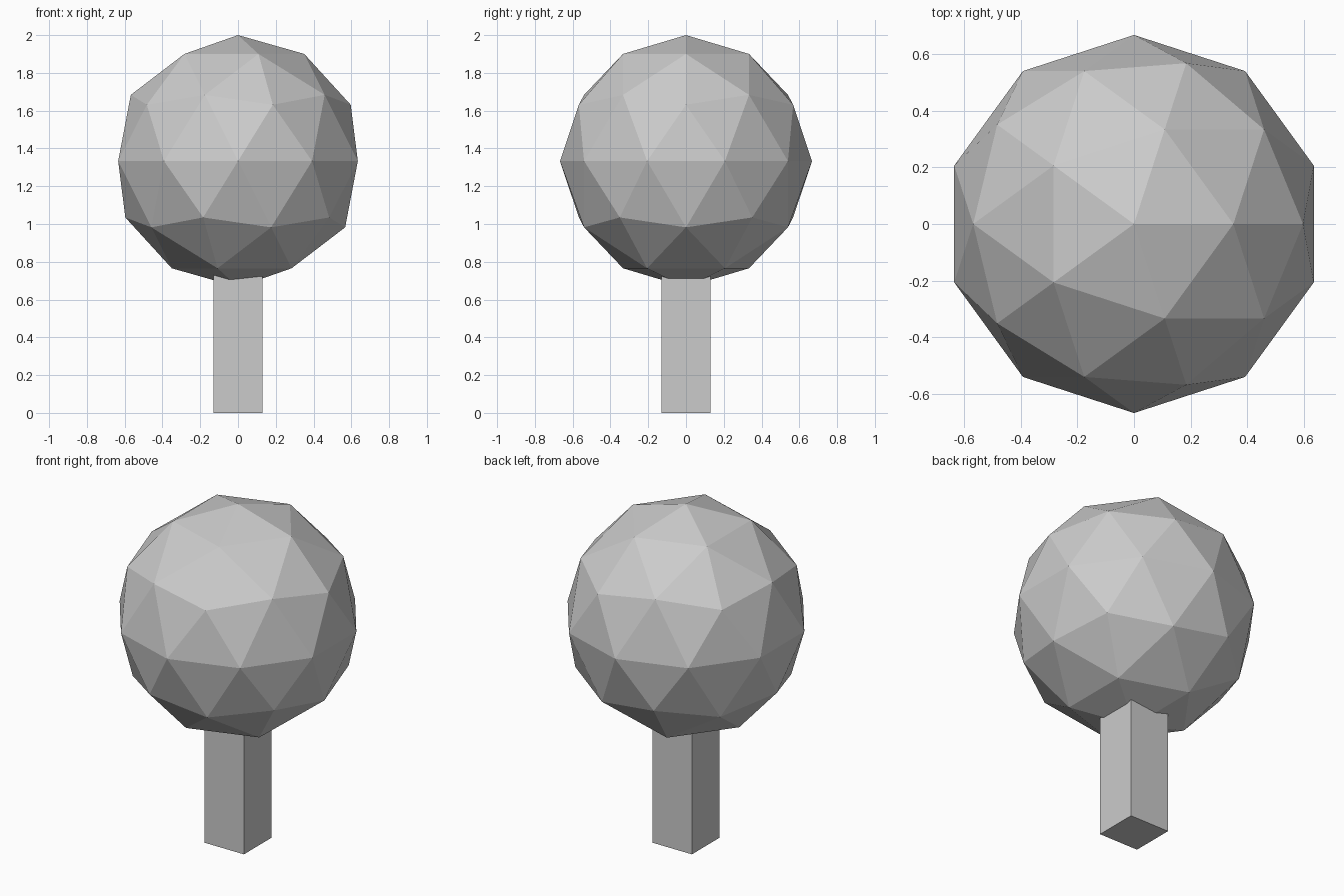
import bpy

cube = bpy.data.objects.get("Cube")
if cube:
    bpy.data.objects.remove(cube, do_unlink=True)

RADIUS = 0.667
TRUNK_WIDTH = 0.26
TRUNK_HEIGHT = 0.8

# One plain grey for the whole tree
grey = bpy.data.materials.new("light_grey")
grey.use_nodes = True
colour = (0.6, 0.6, 0.6, 1)
grey.diffuse_color = colour
grey.node_tree.nodes["Principled BSDF"].inputs["Base Color"].default_value = colour


def finish(name):
    obj = bpy.context.object
    obj.name = name
    obj.data.name = name
    obj.data.materials.append(grey)
    return obj


# Faceted round crown
bpy.ops.mesh.primitive_ico_sphere_add(
    subdivisions=2, radius=RADIUS, location=(0, 0, 2 - RADIUS))
finish("crown")

# Square trunk, its top sunk into the crown
bpy.ops.mesh.primitive_cube_add(size=1, location=(0, 0, TRUNK_HEIGHT / 2))
trunk = finish("trunk")
trunk.scale = (TRUNK_WIDTH, TRUNK_WIDTH, TRUNK_HEIGHT)
bpy.ops.object.transform_apply(location=False, rotation=False, scale=True)
